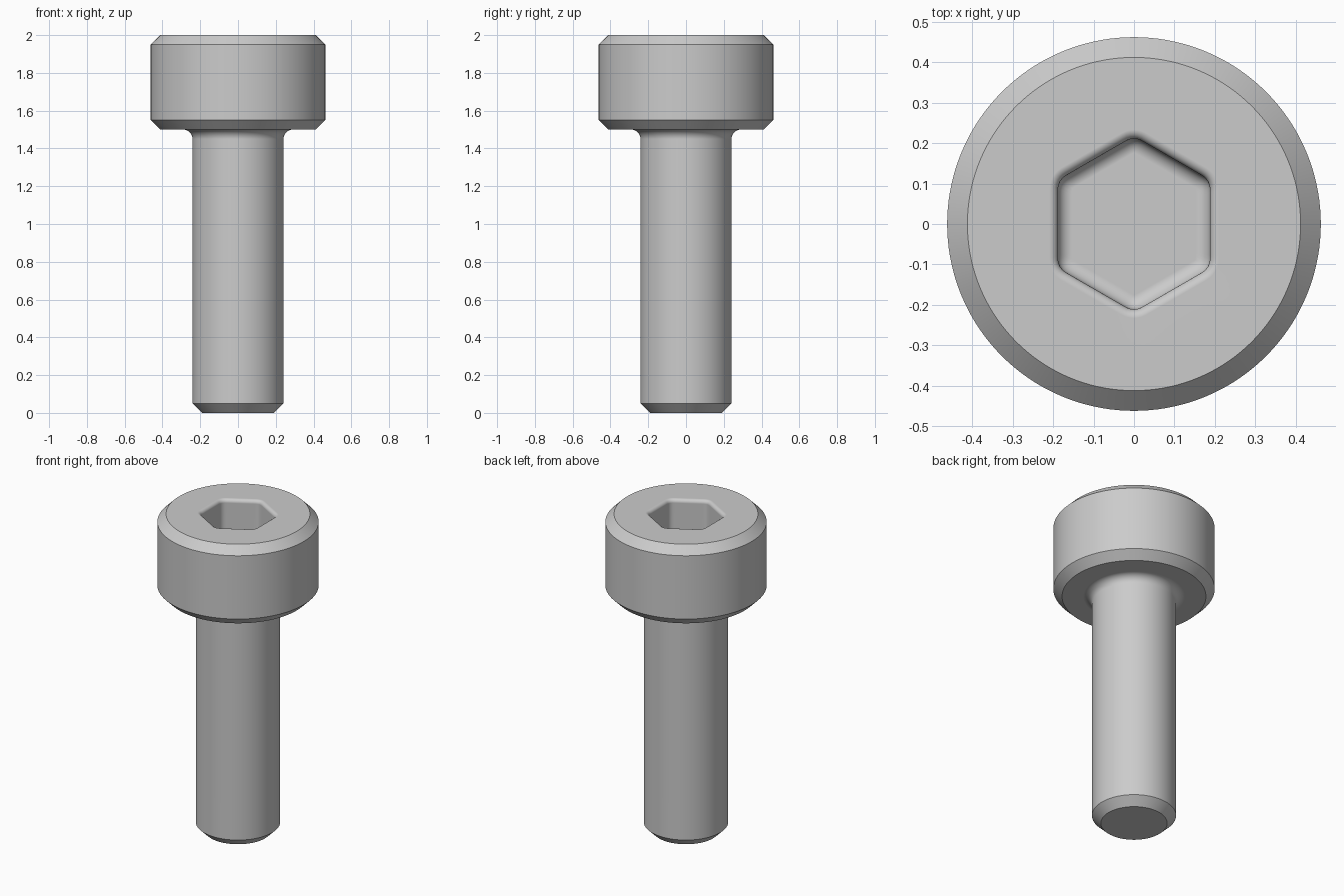
import bpy, bmesh, math

if "Cube" in bpy.data.objects:
    bpy.data.objects.remove(bpy.data.objects["Cube"])

SEG = 144
HALF = math.radians(30)


def circle(r):
    return lambda t: r


def rounded_hex(apothem, corner):
    """Radius of a round-cornered hexagon with a corner on the y axis."""
    d = (apothem - corner) / math.cos(HALF)
    limit = math.atan2(corner * math.sin(HALF), d + corner * math.cos(HALF))

    def radius(t):
        phi = abs((t - math.pi / 2 + HALF) % (2 * HALF) - HALF)
        if phi < limit:
            return d * math.cos(phi) + math.sqrt(max(corner**2 - (d * math.sin(phi))**2, 0))
        return apothem / math.cos(HALF - phi)
    return radius


def quarter(n):
    return [math.pi / 2 * i / n for i in range(n + 1)]


# Shank and head: chamfered tip, fillet under the head, chamfered head
rings = [(circle(0.19), 0.0), (circle(0.241), 0.05)]
F = 0.05
rings += [(circle(0.241 + F * (1 - math.cos(a))), 1.5 - F + F * math.sin(a)) for a in quarter(8)]
rings += [(circle(r), z) for r, z in ((0.412, 1.5), (0.462, 1.55), (0.462, 1.95), (0.412, 2.0))]

# Hex socket: rounded rim, straight walls, filleted floor
A, C, RIM, FLOOR, BOTTOM = 0.188, 0.04, 0.022, 0.035, 1.75
for a in quarter(6):
    o = RIM * (1 - math.sin(a))
    rings.append((rounded_hex(A + o, C + o), 2.0 - RIM * (1 - math.cos(a))))
for a in quarter(6):
    o = FLOOR * (1 - math.cos(a))
    rings.append((rounded_hex(A - o, C - o), BOTTOM + FLOOR * (1 - math.sin(a))))

# Skin the rings and close both ends
bm = bmesh.new()
loops = []
for radius, z in rings:
    loop = []
    for i in range(SEG):
        t = 2 * math.pi * i / SEG
        r = radius(t)
        loop.append(bm.verts.new((r * math.cos(t), r * math.sin(t), z)))
    loops.append(loop)
for lo, hi in zip(loops, loops[1:]):
    for i in range(SEG):
        j = (i + 1) % SEG
        bm.faces.new((lo[i], lo[j], hi[j], hi[i]))
bm.faces.new(loops[0][::-1])
bm.faces.new(loops[-1])

mesh = bpy.data.meshes.new("socket_head_bolt")
bm.to_mesh(mesh)
bm.free()
bolt = bpy.data.objects.new("socket_head_bolt", mesh)
bpy.context.collection.objects.link(bolt)

# Plain grey steel
steel = bpy.data.materials.new("grey_steel")
steel.diffuse_color = (0.6, 0.6, 0.6, 1)
steel.use_nodes = True
steel.node_tree.nodes["Principled BSDF"].inputs["Base Color"].default_value = steel.diffuse_color
mesh.materials.append(steel)

# Smooth round surfaces, crisp chamfers, flat caps
bpy.context.view_layer.objects.active = bolt
bolt.select_set(True)
bpy.ops.object.shade_smooth_by_angle(angle=math.radians(30))
weighted = bolt.modifiers.new("flat_caps", 'WEIGHTED_NORMAL')
weighted.keep_sharp = True
